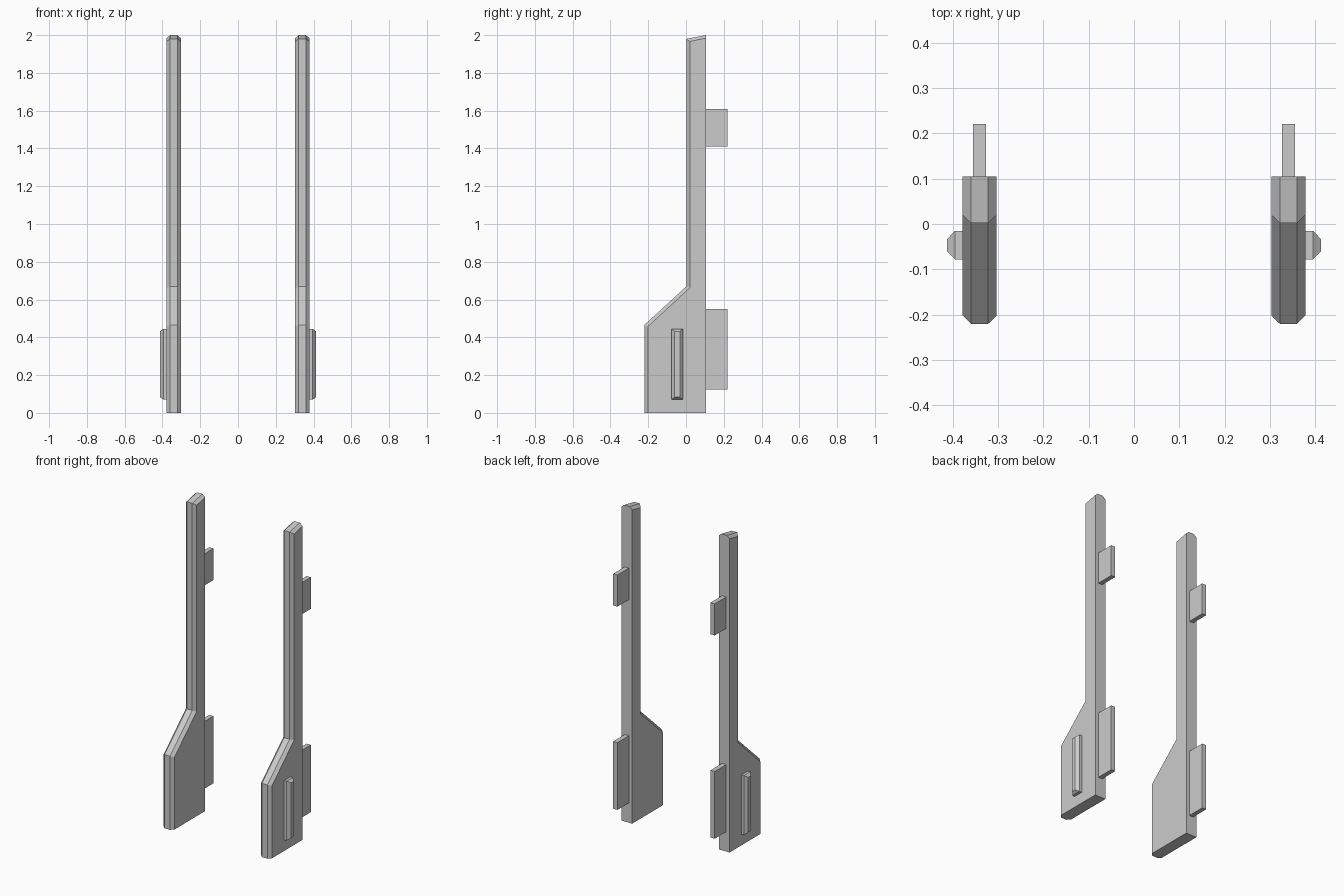
import bpy
import bmesh

if "Cube" in bpy.data.objects:
    bpy.data.objects.remove(bpy.data.objects["Cube"])

CX = 0.3405  # centre line of the right-hand post


def loft(name, sections):
    """Skin a list of (x, [(y, z), ...]) outlines, cap both ends, mirror across x."""
    bm = bmesh.new()
    rings = [[bm.verts.new((x, y, z)) for y, z in pts] for x, pts in sections]
    for a, b in zip(rings, rings[1:]):
        n = len(a)
        for i in range(n):
            j = (i + 1) % n
            bm.faces.new((a[i], a[j], b[j], b[i]))
    bm.faces.new(rings[0])
    bm.faces.new(rings[-1])
    bmesh.ops.recalc_face_normals(bm, faces=bm.faces)
    mesh = bpy.data.meshes.new(name)
    bm.to_mesh(mesh)
    bm.free()
    obj = bpy.data.objects.new(name, mesh)
    bpy.context.collection.objects.link(obj)
    mirror = obj.modifiers.new("Mirror", 'MIRROR')
    mirror.use_mirror_merge = False
    return obj


def rect(y0, y1, z0, z1, inset_y=0.0, inset_z=0.0):
    y0, y1, z0, z1 = y0 + inset_y, y1 - inset_y, z0 + inset_z, z1 - inset_z
    return [(y0, z0), (y0, z1), (y1, z1), (y1, z0)]


# Tall post with a wide foot, front and top edges chamfered
ridge = [(-0.22, 0), (-0.22, 0.466), (0.002, 0.67),
         (0.002, 1.98), (0.105, 2.0), (0.105, 0)]
side = [(-0.202, 0), (-0.202, 0.457), (0.02, 0.662),
        (0.02, 1.966), (0.105, 1.984), (0.105, 0)]
loft("door_post", [(CX - 0.0375, side), (CX - 0.019, ridge),
                   (CX + 0.019, ridge), (CX + 0.0375, side)])

# Mounting tabs on the back
for name, z0, z1 in (("lower_tab", 0.125, 0.55), ("upper_tab", 1.41, 1.61)):
    tab = rect(0.105, 0.22, z0, z1)
    loft(name, [(CX - 0.0145, tab), (CX + 0.0145, tab)])

# Bevelled raised bar on the outer side of the foot
bar = (-0.078, -0.015, 0.07, 0.445)
loft("side_bar", [(CX + 0.0375, rect(*bar)), (0.395, rect(*bar)),
                  (0.412, rect(*bar, 0.018, 0.013))])
